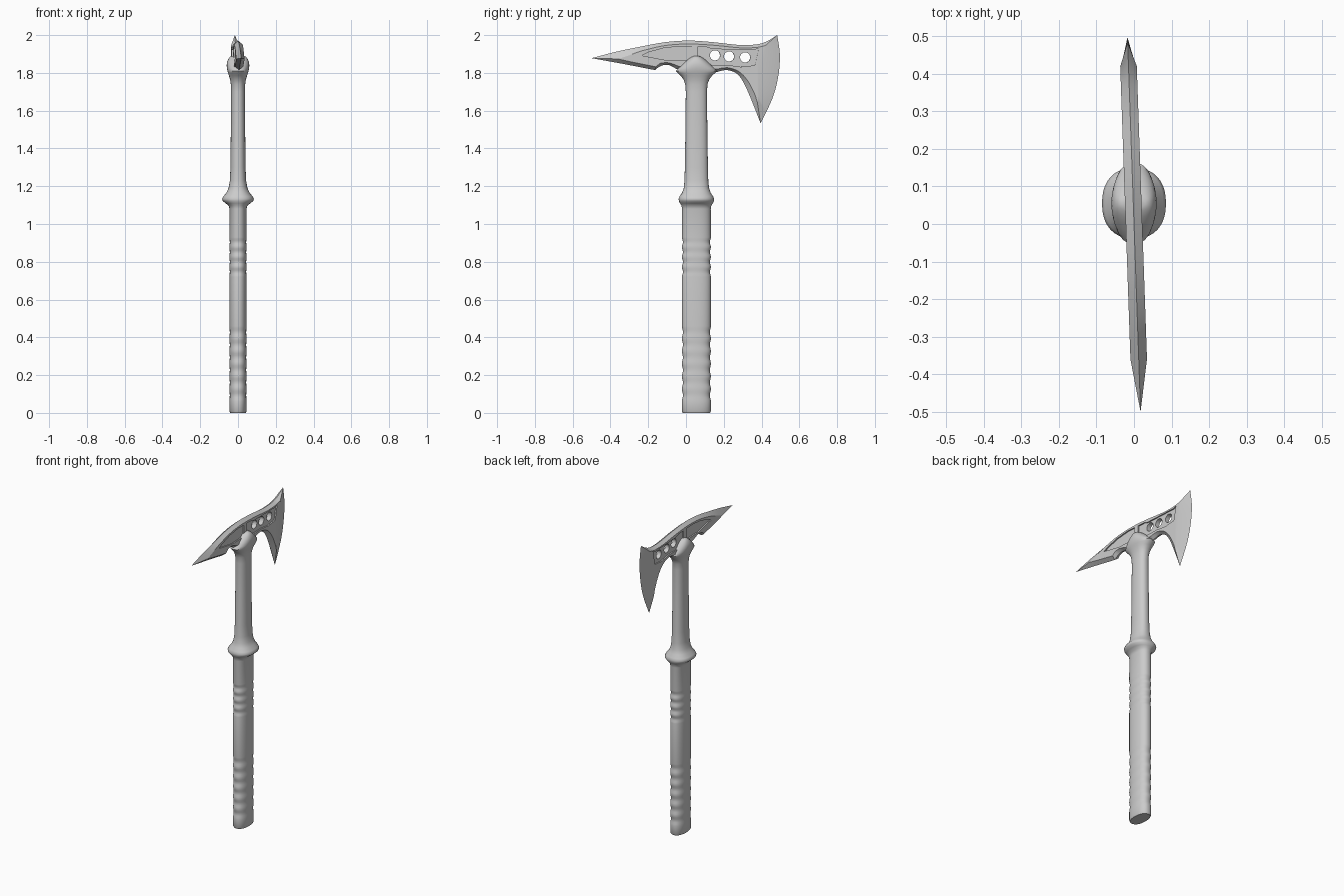
import bpy, bmesh, math

if "Cube" in bpy.data.objects:
    bpy.data.objects.remove(bpy.data.objects["Cube"])

def finish(name, bm, angle=None):
    bmesh.ops.recalc_face_normals(bm, faces=bm.faces[:])
    me = bpy.data.meshes.new(name)
    bm.to_mesh(me)
    bm.free()
    ob = bpy.data.objects.new(name, me)
    bpy.context.collection.objects.link(ob)
    if angle:
        smooth(ob, angle)
    return ob

def smooth(ob, angle):
    bpy.ops.object.select_all(action='DESELECT')
    ob.select_set(True)
    bpy.context.view_layer.objects.active = ob
    bpy.ops.object.shade_smooth_by_angle(angle=math.radians(angle))

def spline(pts, n=4):
    # Catmull-Rom through the points, last point left out
    out = []
    for i in range(len(pts) - 1):
        a, b, c = pts[max(i - 1, 0)], pts[i], pts[i + 1]
        d = pts[min(i + 2, len(pts) - 1)]
        for k in range(n):
            t = k / n
            out.append([0.5 * (2*q + (r - p)*t + (2*p - 5*q + 4*r - s)*t*t + (3*q - p - 3*r + s)*t**3)
                        for p, q, r, s in zip(a, b, c, d)])
    return out

def prism(name, pts, x0, x1):
    bm = bmesh.new()
    lo = [bm.verts.new((x0, *p)) for p in pts]
    hi = [bm.verts.new((x1, *p)) for p in pts]
    bm.faces.new(lo)
    bm.faces.new(hi)
    for i in range(len(pts)):
        j = (i + 1) % len(pts)
        bm.faces.new((lo[i], lo[j], hi[j], hi[i]))
    return finish(name, bm)

# Handle: oval rings (z, half width x, half depth y) with finger grooves, guard and flared socket
def grooves(z0, z1, count):
    n = count * 6
    return [(z0 + (z1 - z0) * i / n, 0.045 - 0.0015 * g, 0.077 - 0.006 * g)
            for i in range(n + 1) for g in [(1 - math.cos(2 * math.pi * count * i / n)) / 2]]

rings = [(0, .041, .072), (.008, .045, .077)] + grooves(.06, .46, 6) + grooves(.72, .93, 4)
rings += [(1.08, .045, .076), (1.098, .05, .079), (1.11, .066, .087), (1.122, .081, .093),
          (1.133, .085, .094), (1.146, .078, .089), (1.165, .062, .076), (1.19, .05, .067),
          (1.23, .043, .063), (1.3, .04, .061), (1.5, .038, .058), (1.7, .037, .056),
          (1.74, .038, .059), (1.765, .042, .068), (1.785, .048, .083), (1.8, .053, .1),
          (1.81, .056, .108), (1.825, .059, .096), (1.843, .06, .077), (1.86, .057, .059),
          (1.876, .05, .04), (1.886, .041, .023), (1.89, .03, .012)]
bm = bmesh.new()
N, E, prev = 40, 2 / 2.3, None
for z, rx, ry in rings:
    ring = []
    for k in range(N):
        c, s = math.cos(2 * math.pi * k / N), math.sin(2 * math.pi * k / N)
        ring.append(bm.verts.new((rx * math.copysign(abs(c) ** E, c),
                                  .055 + ry * math.copysign(abs(s) ** E, s), z)))
    if prev:
        for k in range(N):
            j = (k + 1) % N
            bm.faces.new((prev[k], prev[j], ring[j], ring[k]))
    else:
        bm.faces.new(ring)
    prev = ring
bm.faces.new(prev)
finish("handle", bm, 50)

# Axe head: sharp outline (y, z) paired with the start of the bevel (y, z)
spike, horn = (-.5, 1.878, -.36, 1.874), (.483, 2.0, .42, 1.945)
beard, root, notch = (.395, 1.533, .378, 1.64), (.165, 1.805, .165, 1.82), (-.165, 1.815, -.16, 1.832)
segments = [
    [spike, (-.37, 1.912, -.31, 1.89), (-.25, 1.937, -.23, 1.918), (-.115, 1.962, -.11, 1.945),
     (.015, 1.971, .015, 1.953), (.15, 1.962, .15, 1.946), (.28, 1.948, .28, 1.933),
     (.375, 1.951, .365, 1.934), (.43, 1.968, .4, 1.94), horn],
    [horn, (.497, 1.9, .41, 1.88), (.49, 1.79, .397, 1.8), (.46, 1.67, .388, 1.72), beard],
    [beard, (.345, 1.66, .362, 1.69), (.307, 1.745, .325, 1.76), (.27, 1.795, .278, 1.808),
     (.217, 1.815, .217, 1.828), root],
    [root, (-.05, 1.82, -.04, 1.835)],
    [(-.05, 1.82, -.04, 1.835), (-.09, 1.841, -.09, 1.853), (-.13, 1.838, -.135, 1.851), notch],
    [notch, (-.33, 1.847, -.29, 1.858), spike]]
outline = [p for s in segments for p in spline(s)]
T = .022
bm = bmesh.new()
edge = [bm.verts.new((0, p[0], p[1])) for p in outline]
for side in (T, -T):
    inner = [bm.verts.new((side, p[2], p[3])) for p in outline]
    for i in range(len(edge)):
        j = (i + 1) % len(edge)
        bm.faces.new((edge[i], edge[j], inner[j], inner[i]))
    face = bm.faces.new(inner)
    bmesh.ops.triangulate(bm, faces=[face])
head = finish("axe_head", bm)

# Cutters: three round holes and recessed panels on both faces
cutters = []
for y, z in ((.153, 1.893), (.228, 1.887), (.313, 1.882)):
    circle = [(y + .027 * math.cos(a * math.pi / 12), z + .027 * math.sin(a * math.pi / 12)) for a in range(24)]
    cutters.append(prism("hole_cutter", circle, -.1, .1))
panels = [[(-.235, 1.892), (-.2, 1.909), (-.12, 1.931), (-.03, 1.941), (.03, 1.938), (.03, 1.865), (-.1, 1.866)],
          [(.06, 1.938), (.11, 1.936), (.14, 1.926), (.36, 1.922), (.385, 1.93), (.365, 1.84),
           (.29, 1.832), (.22, 1.842), (.06, 1.842)]]
for pts in panels:
    for side in (1, -1):
        cutters.append(prism("panel_cutter", pts, side * .014, side * .1))
for c in cutters:
    c.hide_render = True
    m = head.modifiers.new("cut", 'BOOLEAN')
    m.operation, m.solver, m.object = 'DIFFERENCE', 'EXACT', c
bpy.context.view_layer.objects.active = head
for m in list(head.modifiers):
    bpy.ops.object.modifier_apply(modifier=m.name)
for c in cutters:
    bpy.data.objects.remove(c)
smooth(head, 25)
head.rotation_euler.z = math.radians(2)
